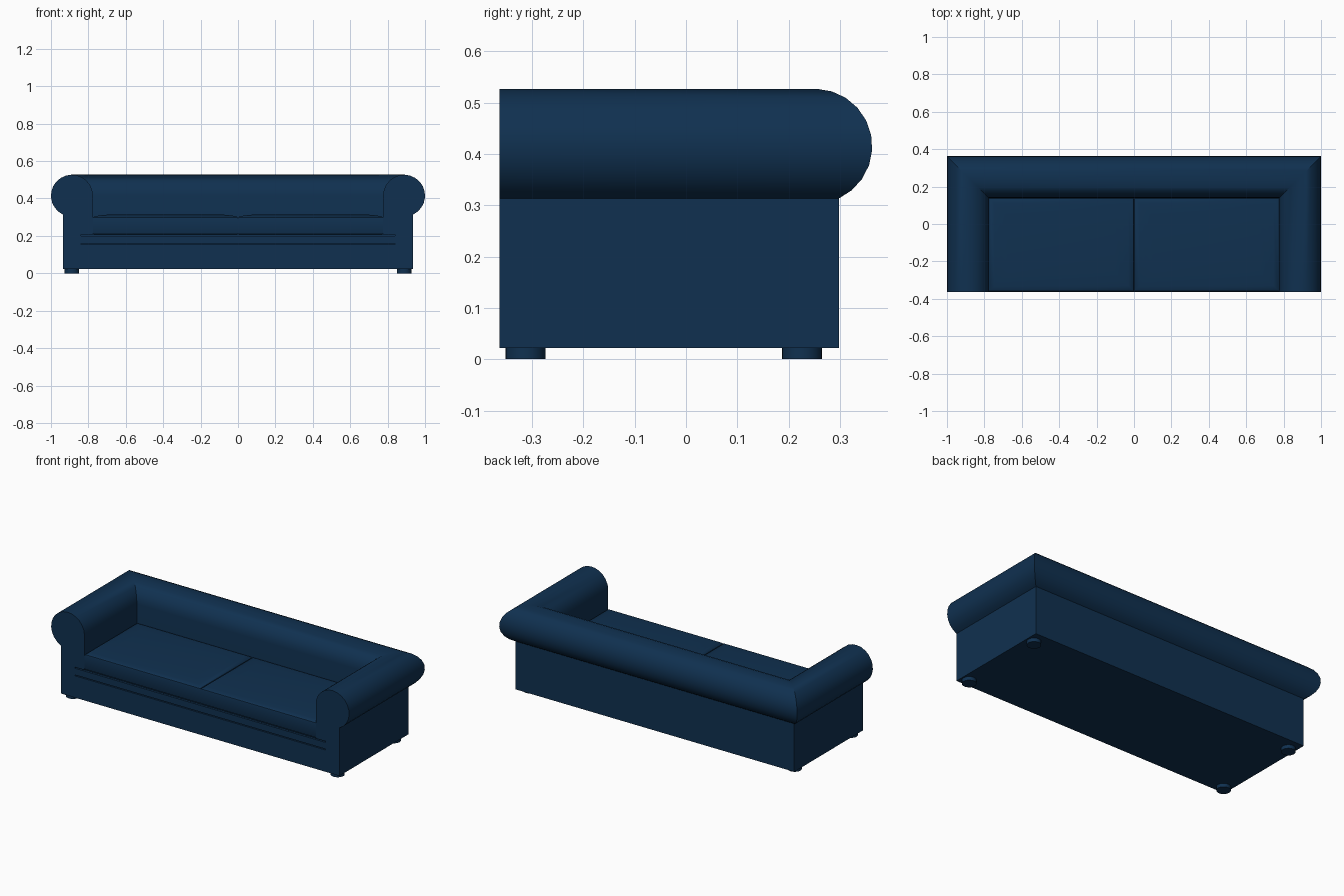
import bpy, bmesh, math

cube = bpy.data.objects.get("Cube")
if cube:
    bpy.data.objects.remove(cube, do_unlink=True)

navy = bpy.data.materials.new("navy fabric")
navy.use_nodes = True
colour = (0.005, 0.03, 0.08, 1)
navy.diffuse_color = colour
navy.node_tree.nodes["Principled BSDF"].inputs["Base Color"].default_value = colour

FRONT, FLOOR = -0.363, 0.022          # front plane and underside height
ARM_X, BACK_Y, ROLL_Z = 0.888, 0.251, 0.415   # centre line of the roll
R, WALL = 0.112, 0.047                # roll radius, outer wall offset


def finish(name, bm):
    bmesh.ops.recalc_face_normals(bm, faces=bm.faces)
    mesh = bpy.data.meshes.new(name)
    bm.to_mesh(mesh)
    bm.free()
    mesh.materials.append(navy)
    obj = bpy.data.objects.new(name, mesh)
    bpy.context.collection.objects.link(obj)
    return obj


def select(obj):
    bpy.ops.object.select_all(action='DESELECT')
    obj.select_set(True)
    bpy.context.view_layer.objects.active = obj


def smooth(obj):
    select(obj)
    bpy.ops.object.shade_smooth_by_angle(angle=math.radians(30))


def loft(name, sections):
    """Skin closed cross-sections in order and cap both ends."""
    bm = bmesh.new()
    rings = [[bm.verts.new(p) for p in s] for s in sections]
    n = len(rings[0])
    for a, b in zip(rings, rings[1:]):
        for i in range(n):
            j = (i + 1) % n
            bm.faces.new((a[i], a[j], b[j], b[i]))
    bm.faces.new(rings[0])
    bm.faces.new(rings[-1])
    return finish(name, bm)


def rect(x0, x1, y0, y1, z, inset=0):
    x0, x1, y0, y1 = x0 + inset, x1 - inset, y0 + inset, y1 - inset
    return [(x0, y0, z), (x1, y0, z), (x1, y1, z), (x0, y1, z)]


def box(name, x0, x1, y0, y1, z0, z1):
    return loft(name, [rect(x0, x1, y0, y1, z) for z in (z0, z1)])


# Arms and back: one rolled profile swept round with mitred corners
start = -math.acos(WALL / R)
steps = 16
profile = [(WALL, FLOOR)]
for i in range(steps + 1):
    a = start + (math.pi - start) * i / steps
    profile.append((R * math.cos(a), ROLL_Z + R * math.sin(a)))
profile.append((-R, FLOOR))
path = [(-1, False), (-1, True), (1, True), (1, False)]
frame = loft("arms_and_back", [
    [(side * (ARM_X + d), BACK_Y + d if rear else FRONT, z) for d, z in profile]
    for side, rear in path])

# Seat base between the arms
inner = ARM_X - R
rear = BACK_Y - R
base = box("seat_base", -inner, inner, FRONT, rear, FLOOR, 0.208)

# Grooves that frame the front rail
for z0, z1 in ((0.154, 0.160), (0.200, 0.207)):
    cutter = box("groove_cutter", -0.84, 0.84, FRONT - 0.02, FRONT + 0.012, z0, z1)
    cutter.hide_render = True
    for obj in (frame, base):
        select(obj)
        mod = obj.modifiers.new("groove", 'BOOLEAN')
        mod.operation = 'DIFFERENCE'
        mod.solver = 'EXACT'
        mod.object = cutter
        bpy.ops.object.modifier_apply(modifier=mod.name)
    bpy.data.objects.remove(cutter, do_unlink=True)
smooth(frame)

# Two crowned seat cushions: (height, inset) of each layer
layers = [(0.207, 0.008), (0.210, 0.003), (0.216, 0), (0.292, 0), (0.299, 0.002),
          (0.304, 0.008), (0.308, 0.03), (0.312, 0.06), (0.315, 0.1)]
for name, x0, x1 in (("right_cushion", -inner, 0), ("left_cushion", 0, inner)):
    cushion = loft(name, [rect(x0, x1, FRONT + 0.002, rear, z, i) for z, i in layers])
    smooth(cushion)

# Four round feet
for side, label in ((-1, "right"), (1, "left")):
    for y, end in ((-0.313, "front"), (0.226, "back")):
        rings = [[(side * ARM_X + 0.039 * math.cos(k * math.tau / 24),
                   y + 0.039 * math.sin(k * math.tau / 24), z) for k in range(24)]
                 for z in (0, FLOOR)]
        smooth(loft(f"{end}_{label}_foot", rings))
